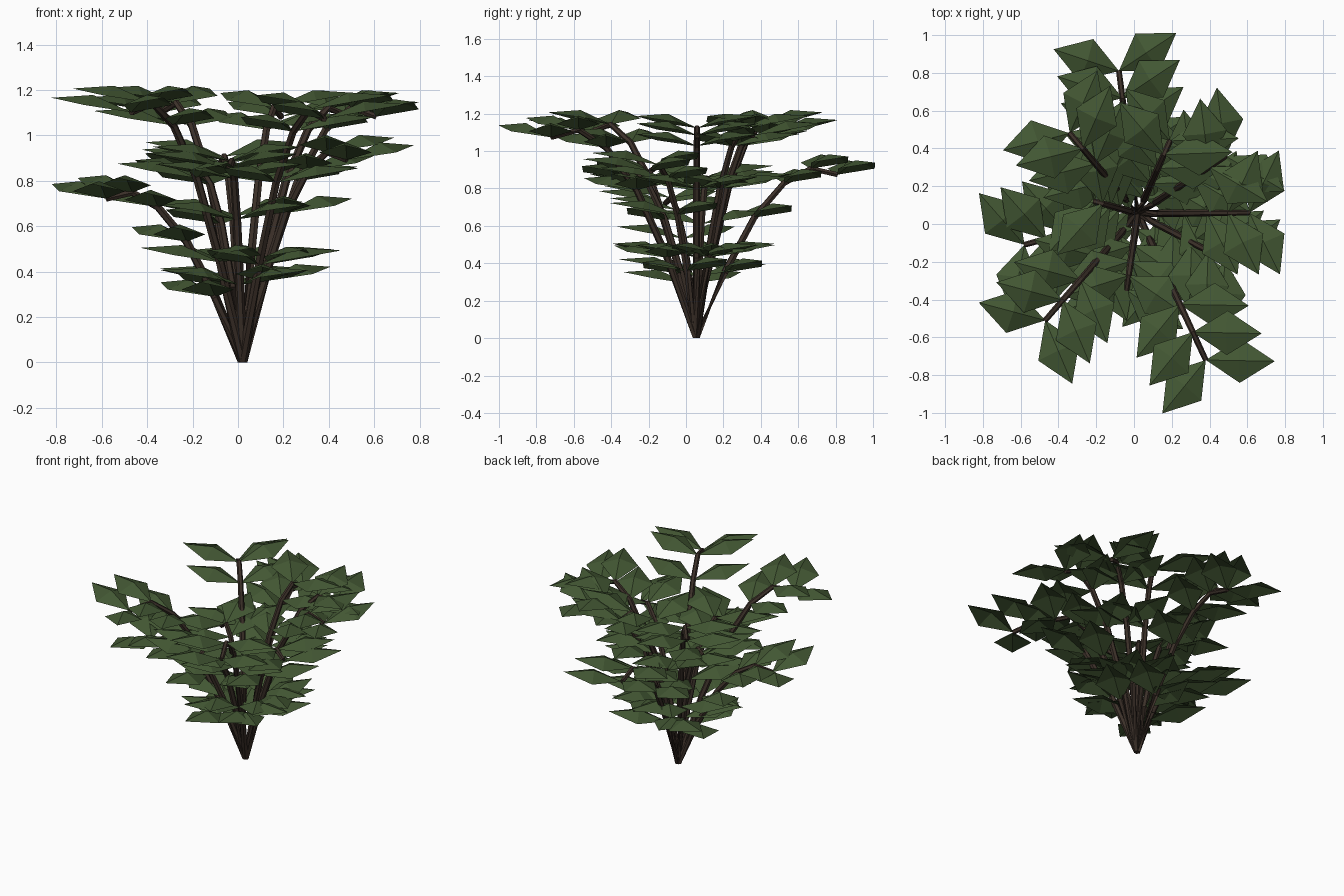
import bpy, bmesh, math
from mathutils import Vector, Matrix

if "Cube" in bpy.data.objects:
    bpy.data.objects.remove(bpy.data.objects["Cube"])

ROOT = Vector((0.02, 0.055, 0))


def material(name, color):
    m = bpy.data.materials.new(name)
    m.diffuse_color = (*color, 1)
    m.use_nodes = True
    m.node_tree.nodes["Principled BSDF"].inputs["Base Color"].default_value = m.diffuse_color
    return m


BARK = material("bark", (0.045, 0.03, 0.022))
LEAF = material("leaf_green", (0.055, 0.095, 0.033))


def finish(bm, name, mat):
    me = bpy.data.meshes.new(name)
    bm.to_mesh(me)
    bm.free()
    me.materials.append(mat)
    ob = bpy.data.objects.new(name, me)
    bpy.context.collection.objects.link(ob)


def tube(bm, pts, r0, r1, sides=6):
    # tapered six-sided stem following a polyline
    rings = []
    for i, p in enumerate(pts):
        d = (pts[min(i + 1, len(pts) - 1)] - pts[max(i - 1, 0)]).normalized()
        q = d.to_track_quat('Z', 'Y')
        r = r0 + (r1 - r0) * i / (len(pts) - 1)
        if i == 0:
            q = Matrix.Identity(3).to_quaternion()
        rings.append([bm.verts.new(p + q @ Vector((r * math.cos(a), r * math.sin(a), 0)))
                      for a in [2 * math.pi * k / sides for k in range(sides)]])
    for a, b in zip(rings, rings[1:]):
        for k in range(sides):
            j = (k + 1) % sides
            bm.faces.new((a[k], a[j], b[j], b[k]))
    bm.faces.new(rings[0][::-1])
    bm.faces.new(rings[-1])


def leaf(bm, base, azimuth, pitch, length=0.37, width=0.235):
    # diamond leaf folded into four facets around a raised centre
    rot = Matrix.Rotation(azimuth, 3, 'Z') @ Matrix.Rotation(-pitch, 3, 'Y')
    shape = [(0, 0, 0), (length * .5, -width / 2, 0), (length, 0, 0), (length * .5, width / 2, 0)]
    rim = [bm.verts.new(base + rot @ Vector(v)) for v in shape]
    top = bm.verts.new(base + rot @ Vector((length * .5, 0, 0.045)))
    for k in range(4):
        bm.faces.new((rim[k], rim[(k + 1) % 4], top))


# shared arching profile: share of reach, share of peak height
ARCH = [(0, 0), (.20, .38), (.41, .70), (.62, .90), (.81, .985), (1, .95)]

# stems, evenly fanned around the root: tip x, tip y, peak height
STEMS = [
    (0.61, 0.06, 1.14),
    (0.485, 0.36, 1.14),
    (0.19, 0.44, 1.14),
    (-0.08, 0.81, 0.92),
    (-0.34, 0.48, 1.16),
    (-0.21, 0.12, 0.87),
    (-0.58, -0.11, 0.76),
    (-0.47, -0.51, 1.16),
    (-0.04, -0.35, 0.90),
    (0.38, -0.72, 1.13),
    (0.48, -0.19, 0.94),
]

stem_bm, leaf_bm = bmesh.new(), bmesh.new()
for x, y, peak in STEMS:
    out = Vector((x, y, 0)) - ROOT
    path = [ROOT + out * r + Vector((0, 0, peak * h)) for r, h in ARCH]
    tube(stem_bm, path, 0.021, 0.015)
    az = math.atan2(out.y, out.x)
    # a pair of leaves at each joint above the root
    for node in path[1:]:
        for side in (-1, 1):
            leaf(leaf_bm, node, az + side * math.radians(64), math.radians(10))

finish(stem_bm, "stems", BARK)
finish(leaf_bm, "leaves", LEAF)
